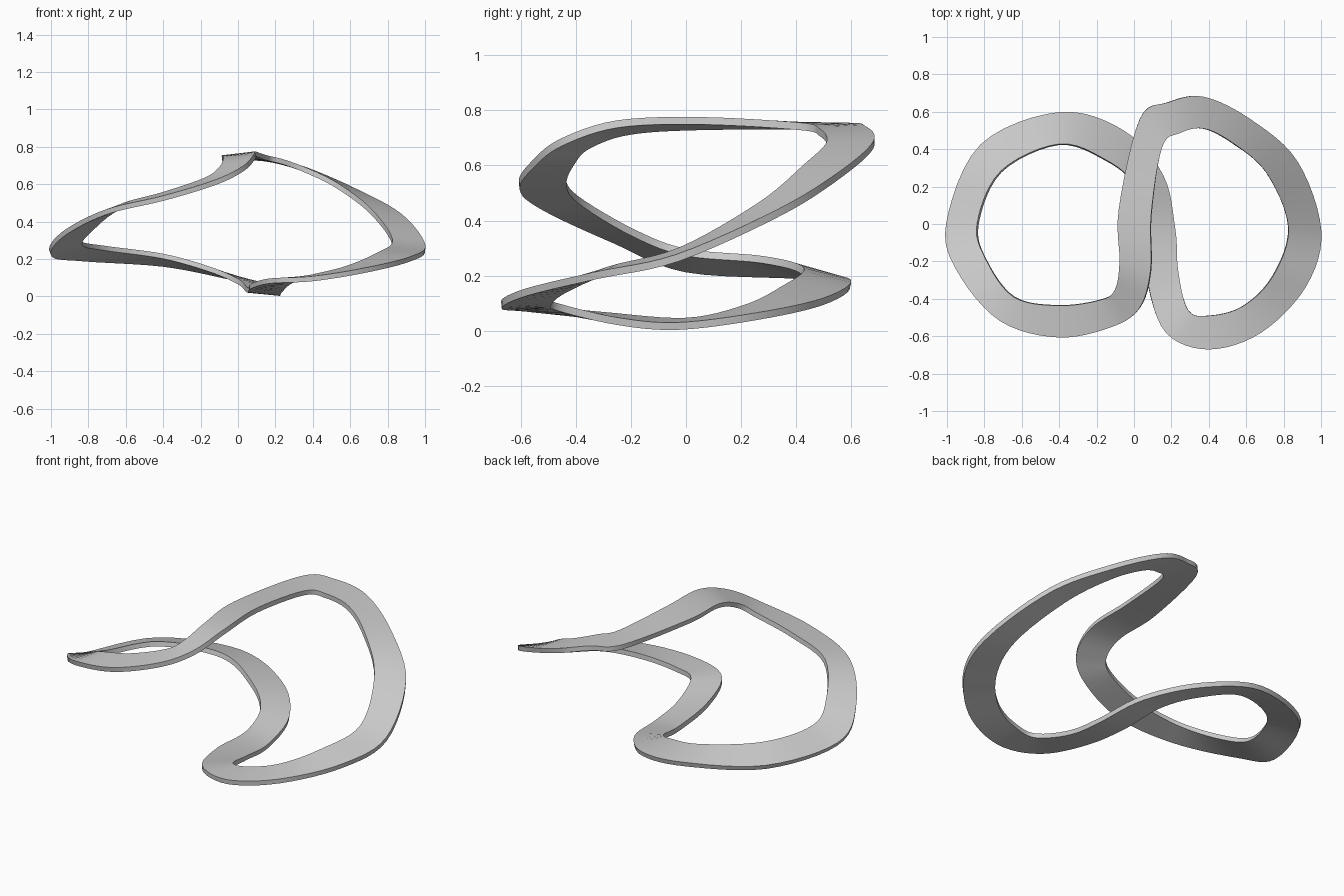
import bpy, bmesh
from mathutils import Vector

if "Cube" in bpy.data.objects:
    bpy.data.objects.remove(bpy.data.objects["Cube"])

THICK, STEPS = 0.027, 6

# Cross-sections along the closed figure-eight band: left edge xyz, right edge xyz
SECTIONS = [
    (-.08, .08, .742, .093, .05, .762),
    (.03, .56, .742, .15, .41, .742),
    (.18, .65, .73, .24, .485, .72),
    (.37, .68, .675, .37, .51, .672),
    (.62, .56, .567, .53, .43, .592),
    (.87, .34, .43, .71, .27, .455),
    (1.0, -.03, .265, .825, -.02, .29),
    (.92, -.33, .20, .74, -.28, .22),
    (.68, -.58, .14, .58, -.44, .15),
    (.40, -.67, .095, .40, -.49, .105),
    (.17, -.58, .083, .29, -.46, .085),
    (.07, -.30, .055, .235, -.25, .035),
    (.05, 0, .034, .22, -.03, .017),
    (0, .21, .08, .155, .26, .053),
    (-.15, .34, .145, -.06, .50, .107),
    (-.40, .425, .215, -.40, .595, .172),
    (-.71, .28, .258, -.82, .42, .20),
    (-.835, 0, .285, -1.0, 0, .225),
    (-.79, -.19, .355, -.94, -.26, .33),
    (-.64, -.39, .475, -.71, -.52, .45),
    (-.40, -.435, .545, -.40, -.605, .525),
    (-.18, -.405, .62, -.12, -.55, .61),
    (-.10, -.35, .675, .03, -.45, .685),
    (-.075, -.20, .725, .09, -.25, .75),
]


def spline(pts):
    """Closed Catmull-Rom curve through the points."""
    out, n = [], len(pts)
    for i in range(n):
        a, b, c, d = (pts[(i + k) % n] for k in (-1, 0, 1, 2))
        for s in range(STEPS):
            t = s / STEPS
            out.append(0.5 * (2 * b + (c - a) * t + (2 * a - 5 * b + 4 * c - d) * t ** 2
                              + (3 * b - a - 3 * c + d) * t ** 3))
    return out


left = spline([Vector(s[:3]) for s in SECTIONS])
right = spline([Vector(s[3:]) for s in SECTIONS])
n = len(left)

# Sweep a thin rectangle along the two edges
bm = bmesh.new()
rings = []
for i in range(n):
    j = (i + 1) % n
    along = left[j] + right[j] - left[i - 1] - right[i - 1]
    up = (right[i] - left[i]).cross(along).normalized() * THICK / 2
    rings.append([bm.verts.new(p) for p in
                  (left[i] + up, right[i] + up, right[i] - up, left[i] - up)])
for i in range(n):
    a, b = rings[i], rings[(i + 1) % n]
    for k in range(4):
        m = (k + 1) % 4
        bm.faces.new((a[k], a[m], b[m], b[k]))
bmesh.ops.recalc_face_normals(bm, faces=bm.faces)

mesh = bpy.data.meshes.new("twisted_band")
bm.to_mesh(mesh)
bm.free()
band = bpy.data.objects.new("twisted_band", mesh)
bpy.context.collection.objects.link(band)
bpy.context.view_layer.objects.active = band
band.select_set(True)
bpy.ops.object.shade_smooth_by_angle()
